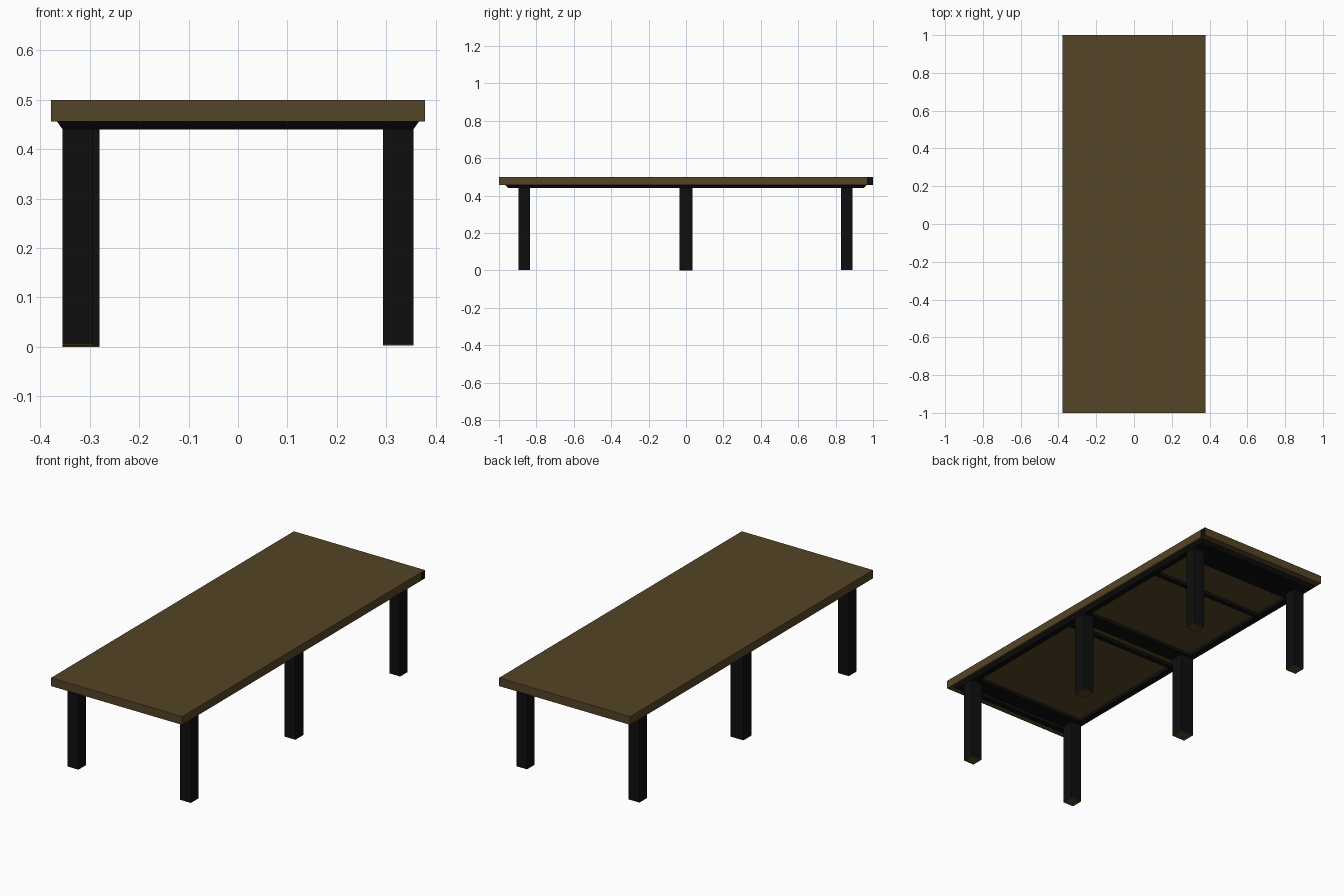
import bpy, bmesh

if "Cube" in bpy.data.objects:
    bpy.data.objects.remove(bpy.data.objects["Cube"])


def material(name, rgb):
    m = bpy.data.materials.new(name)
    m.diffuse_color = (*rgb, 1)
    m.use_nodes = True
    m.node_tree.nodes["Principled BSDF"].inputs["Base Color"].default_value = m.diffuse_color
    return m


WOOD = material("brown wood", (0.09, 0.058, 0.02))
BLACK = material("black paint", (0.0045, 0.0045, 0.0045))


def finish(name, bm, mat):
    bmesh.ops.recalc_face_normals(bm, faces=bm.faces)
    me = bpy.data.meshes.new(name)
    bm.to_mesh(me)
    bm.free()
    me.materials.append(mat)
    ob = bpy.data.objects.new(name, me)
    bpy.context.collection.objects.link(ob)
    return ob


def box(name, x, y, z, mat):
    """Box from (min, max) ranges."""
    bm = bmesh.new()
    bmesh.ops.create_cube(bm, size=1)
    for v in bm.verts:
        v.co = [r[0] if c < 0 else r[1] for c, r in zip(v.co, (x, y, z))]
    return finish(name, bm, mat)


# table top with one dark corner patch
box("table_top", (-0.378, 0.378), (-1, 1), (0.456, 0.499), WOOD)
box("corner_patch", (0.37, 0.3785), (0.968, 1.0), (0.457, 0.496), BLACK)

# bevelled frame under the top: rectangular rings joined into a loop
bm = bmesh.new()
profile = [(0.367, 0.965, 0.457), (0.355, 0.95, 0.44),
           (0.325, 0.92, 0.44), (0.325, 0.92, 0.457)]
rings = [[bm.verts.new((sx * hx, sy * hy, z))
          for sx, sy in ((-1, -1), (1, -1), (1, 1), (-1, 1))]
         for hx, hy, z in profile]
for i in range(4):
    a, b = rings[i], rings[(i + 1) % 4]
    for j in range(4):
        k = (j + 1) % 4
        bm.faces.new((a[j], a[k], b[k], b[j]))
finish("under_frame", bm, BLACK)

# cross beams at the legs, plus slim battens between them
for n, (y, half) in enumerate([(-0.855, 0.045), (0, 0.045), (0.85, 0.06),
                               (-0.105, 0.012), (0.56, 0.012)]):
    box(f"cross_beam_{n}", (-0.33, 0.33), (y - half, y + half),
        (0.441, 0.457), BLACK)

# three pairs of legs with wooden foot pads; middle left leg is wider
for side in (-1, 1):
    for place, y in (("front", -0.865), ("middle", 0), ("back", 0.86)):
        wide = side < 0 and place == "middle"
        width, z0 = (0.075, 0.0) if wide else (0.062, 0.003)
        hy = 0.034 if place == "middle" else 0.031
        xs = sorted((side * 0.355, side * (0.355 - width)))
        label = f"{place}_{'left' if side < 0 else 'right'}"
        box(label + "_leg", xs, (y - hy, y + hy), (z0 + 0.002, 0.45), BLACK)
        box(label + "_foot_pad", xs, (y - hy, y + hy), (z0, z0 + 0.002), WOOD)
